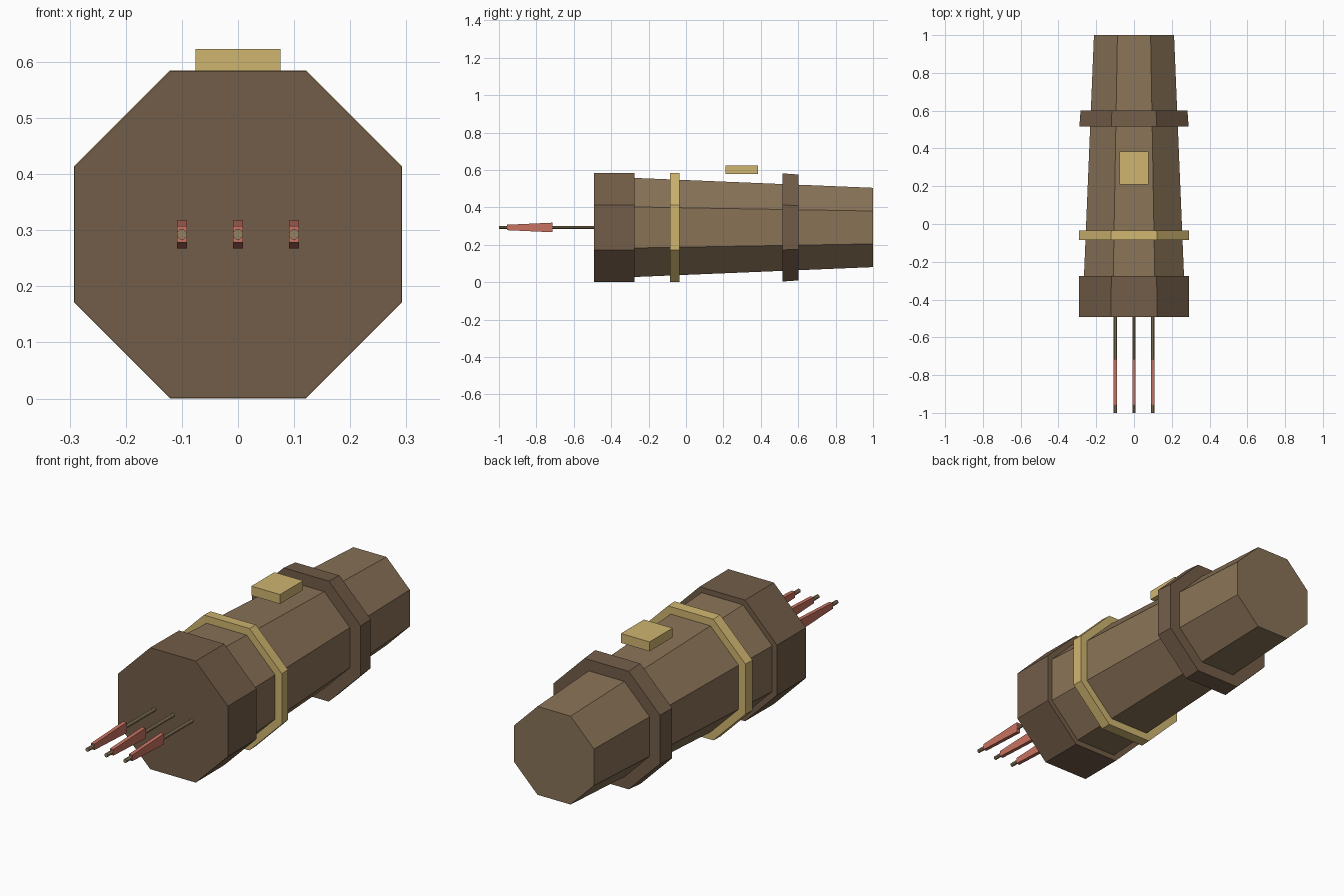
import bpy, bmesh, math

if "Cube" in bpy.data.objects:
    bpy.data.objects.remove(bpy.data.objects["Cube"])

CZ = 0.2925  # height of the barrel axis


def material(name, rgb):
    m = bpy.data.materials.new(name)
    m.diffuse_color = (*rgb, 1)
    m.use_nodes = True
    m.node_tree.nodes["Principled BSDF"].inputs["Base Color"].default_value = m.diffuse_color
    return m


WOOD = material("wood", (0.25, 0.17, 0.095))
DARK = material("dark_wood", (0.17, 0.11, 0.065))
GOLD = material("gold", (0.62, 0.46, 0.16))
RED = material("red", (0.58, 0.17, 0.12))
STEEL = material("dart_shaft", (0.30, 0.22, 0.12))


def loft(name, sections, mat):
    """Closed solid through matching rings of points, running along +y."""
    bm = bmesh.new()
    rings = [[bm.verts.new(p) for p in s] for s in sections]
    n = len(rings[0])
    for a, b in zip(rings, rings[1:]):
        for i in range(n):
            j = (i + 1) % n
            bm.faces.new((a[i], a[j], b[j], b[i]))
    bm.faces.new(rings[0])
    bm.faces.new(rings[-1])
    bmesh.ops.recalc_face_normals(bm, faces=bm.faces)
    mesh = bpy.data.meshes.new(name)
    bm.to_mesh(mesh)
    bm.free()
    mesh.materials.append(mat)
    ob = bpy.data.objects.new(name, mesh)
    bpy.context.collection.objects.link(ob)
    return ob


def octagon(y, apothem, x=0):
    r = apothem / math.cos(math.pi / 8)
    angles = [math.pi / 8 + k * math.pi / 4 for k in range(8)]
    return [(x + r * math.cos(a), y, CZ + r * math.sin(a)) for a in angles]


def rect(y, hx, hz, x=0, z=CZ):
    return [(x - hx, y, z - hz), (x + hx, y, z - hz),
            (x + hx, y, z + hz), (x - hx, y, z + hz)]


# Tapered barrel, front collar and bands
for name, y0, r0, y1, r1, mat in [
    ("barrel", -0.28, 0.265, 1.0, 0.212, WOOD),
    ("front_collar", -0.493, 0.2915, -0.275, 0.2905, DARK),
    ("gold_band", -0.086, 0.2925, -0.035, 0.2905, GOLD),
    ("rear_band", 0.517, 0.289, 0.602, 0.283, DARK),
]:
    loft(name, [octagon(y0, r0), octagon(y1, r1)], mat)

# Sight block floating above the barrel
loft("sight", [rect(0.21, 0.076, 0.0225, z=0.6),
               rect(0.385, 0.076, 0.0225, z=0.6)], GOLD)

# Three darts, each a thin shaft with a tapered red sleeve
for side, x in (("left", -0.1), ("middle", 0), ("right", 0.1)):
    loft("dart_shaft_" + side, [octagon(-1.0, 0.0088, x), octagon(-0.48, 0.0088, x)], STEEL)
    loft("dart_sleeve_" + side, [rect(-0.957, 0.009, 0.0145, x),
                                 rect(-0.715, 0.009, 0.0255, x)], RED)
